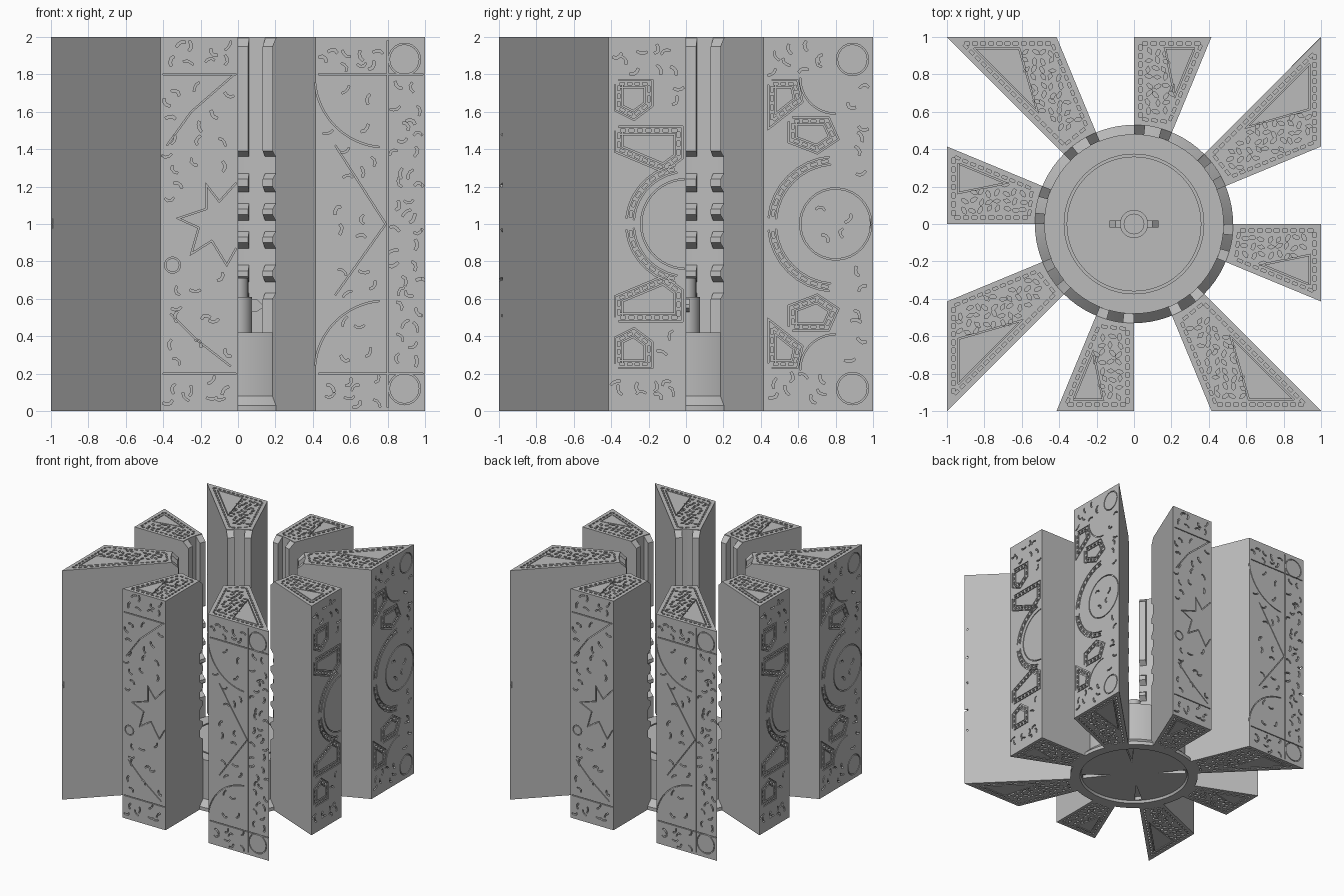
import bpy, bmesh, math, random
from math import radians, cos, sin, pi, hypot
from mathutils import Vector

if "Cube" in bpy.data.objects:
    bpy.data.objects.remove(bpy.data.objects["Cube"])

grey = bpy.data.materials.new("stone grey")
grey.use_nodes = True
grey.diffuse_color = (0.5, 0.5, 0.5, 1)
grey.node_tree.nodes["Principled BSDF"].inputs["Base Color"].default_value = (0.5, 0.5, 0.5, 1)
rng = random.Random(7)
X, Y, Z = Vector((1, 0, 0)), Vector((0, 1, 0)), Vector((0, 0, 1))


def finish(bm, name):
    bmesh.ops.recalc_face_normals(bm, faces=bm.faces[:])
    me = bpy.data.meshes.new(name)
    bm.to_mesh(me)
    bm.free()
    me.materials.append(grey)
    return add_object(name, me)


def add_object(name, me, turn=0):
    ob = bpy.data.objects.new(name, me)
    ob.rotation_euler.z = turn
    bpy.context.collection.objects.link(ob)
    return ob


def prism(bm, pts, frame, low, high):
    """Extrude a 2D outline along the normal of a frame (origin, u, v, n)."""
    o, u, v, n = frame
    rings = [[bm.verts.new(o + u * p[0] + v * p[1] + n * h) for p in pts] for h in (low, high)]
    bm.faces.new(rings[0])
    bm.faces.new(rings[1])
    for i in range(len(pts)):
        j = (i + 1) % len(pts)
        bm.faces.new((rings[0][i], rings[0][j], rings[1][j], rings[1][i]))


def revolve(name, profile, a0=0, a1=360, steps=72):
    """Turn a closed profile, or one that starts and ends on the axis."""
    bm = bmesh.new()
    full, solid = a1 - a0 == 360, profile[0][0] == 0
    rings = []
    for k in range(steps if full else steps + 1):
        a = radians(a0 + (a1 - a0) * k / steps)
        rings.append([bm.verts.new((r * cos(a), r * sin(a), z)) for r, z in profile])
    n = len(profile)
    for k in range(steps):
        p, q = rings[k], rings[(k + 1) % len(rings)]
        for i in range(n - 1 if solid else n):
            j = (i + 1) % n
            bm.faces.new((p[i], p[j], q[j], q[i]))
    if not full:
        bm.faces.new(rings[0])
        bm.faces.new(rings[-1])
    bmesh.ops.remove_doubles(bm, verts=bm.verts[:], dist=1e-5)
    ob = finish(bm, name)
    ob.data.shade_smooth()
    ob.data.set_sharp_from_angle(angle=radians(30))
    return ob


def carve(ob, cutter):
    """Subtract the cutter and keep the baked result."""
    cutter.hide_render = True
    mod = ob.modifiers.new("carving", "BOOLEAN")
    mod.operation, mod.solver, mod.object = "DIFFERENCE", "EXACT", cutter
    mod.use_self = True
    dg = bpy.context.evaluated_depsgraph_get()
    me = bpy.data.meshes.new_from_object(ob.evaluated_get(dg))
    ob.modifiers.clear()
    if len(me.polygons) > len(ob.data.polygons):
        ob.data = me
    bpy.data.objects.remove(cutter)


# 2D path helpers
def lerp(a, b, t):
    return (a[0] + (b[0] - a[0]) * t, a[1] + (b[1] - a[1]) * t)


def offset(path, d, loop=False):
    out, n = [], len(path)
    for i, p in enumerate(path):
        a = path[i - 1] if i or loop else None
        b = path[(i + 1) % n] if i < n - 1 or loop else None
        dirs = [(Vector(q) - Vector(r)).normalized() for q, r in ((p, a), (b, p)) if q and r]
        t = sum(dirs, Vector((0, 0))).normalized()
        k = d / max(0.3, t.dot(dirs[0]))
        out.append((p[0] - t.y * k, p[1] + t.x * k))
    return out


def closed(path):
    return list(path) + [lerp(path[-1], path[0], 0.97)]


def arc(c, r, a0, a1, n=16):
    return [(c[0] + r * cos(radians(a0 + (a1 - a0) * i / n)),
             c[1] + r * sin(radians(a0 + (a1 - a0) * i / n))) for i in range(n + 1)]


def inside(p, poly):
    return all((b[0] - a[0]) * (p[1] - a[1]) > (b[1] - a[1]) * (p[0] - a[0])
               for a, b in zip(poly, poly[1:] + poly[:1]))


class Carver:
    """Collects the engraved shapes of one face."""
    def __init__(self, bm, frame):
        self.bm, self.frame = bm, frame

    def cut(self, pts, depth):
        prism(self.bm, pts, self.frame, -depth, 0.012)

    def line(self, path, width=0.007, depth=0.01):
        self.cut(offset(path, width / 2) + offset(path, -width / 2)[::-1], depth)

    def dashes(self, path, depth=0.016):
        for a, b in zip(path, path[1:]):
            length = hypot(b[0] - a[0], b[1] - a[1])
            n = max(1, round(length / 0.045))
            for i in range(n):
                self.line([lerp(a, b, (i + 0.2) / n), lerp(a, b, (i + 0.8) / n)], 0.014, depth)

    def track(self, path):
        self.dashes(path)
        for d in (0.02, -0.02):
            self.line(offset(path, d))

    def squiggles(self, u0, u1, v0, v1, step=0.085):
        nu, nv = max(1, round((u1 - u0) / step)), max(1, round((v1 - v0) / step))
        for i in range(nu * nv):
            p = ((i % nu + rng.uniform(0.3, 0.7)) / nu, (i // nu + rng.uniform(0.3, 0.7)) / nv)
            p = (u0 + (u1 - u0) * p[0], v0 + (v1 - v0) * p[1])
            a, turn = rng.uniform(0, 2 * pi), rng.choice((-1, 1))
            path = [p]
            for _ in range(3):
                p = (p[0] + 0.02 * cos(a), p[1] + 0.02 * sin(a))
                path.append(p)
                a += turn * rng.uniform(0.3, 0.9)
            self.line(path, rng.uniform(0.009, 0.014), 0.02)

    def pebbles(self, region, plain, step=0.045):
        us, vs = [p[0] for p in region], [p[1] for p in region]
        for i in range(int((max(us) - min(us)) / step) + 1):
            for j in range(int((max(vs) - min(vs)) / step) + 1):
                c = (min(us) + (i + rng.uniform(0.3, 0.7)) * step,
                     min(vs) + (j + rng.uniform(0.3, 0.7)) * step)
                if not inside(c, region) or inside(c, plain):
                    continue
                t, n = rng.uniform(0, pi), rng.randint(4, 6)
                ring = [(0.021 * cos(2 * pi * k / n), 0.011 * sin(2 * pi * k / n)) for k in range(n)]
                self.cut([(c[0] + x * cos(t) - y * sin(t), c[1] + x * sin(t) + y * cos(t))
                          for x, y in ring], 0.02)


# Engraved designs of the four outer faces
def spiked_face(f):
    for z in (0.2, 1.8):
        f.line([(-0.4, z), (-0.01, z)])
    spikes = [(-0.01, 1.22), (-0.1, 1.12), (-0.17, 1.21), (-0.17, 1.08), (-0.32, 1.03), (-0.21, 0.98),
              (-0.25, 0.84), (-0.14, 0.91), (-0.06, 0.78), (-0.01, 0.87)]
    f.line(spikes)
    f.line([(-0.38, 1.42), (-0.25, 1.6), (-0.02, 1.8)])
    f.line([(-0.36, 0.52), (-0.22, 0.38), (-0.04, 0.24)])
    f.line(closed(arc((-0.35, 0.78), 0.04, 0, 340)))
    for z in (0.03, 1.82):
        f.squiggles(-0.39, -0.02, z, z + 0.15)
    f.squiggles(-0.39, -0.3, 0.25, 0.7)
    f.squiggles(-0.39, -0.3, 1.1, 1.75)
    f.squiggles(-0.28, -0.02, 0.28, 0.75, 0.14)
    f.squiggles(-0.28, -0.02, 1.25, 1.75, 0.14)


def pointed_face(f):
    for z in (0.2, 1.8):
        f.line([(0.43, z), (0.99, z)])
        f.line(closed(arc((0.89, 1 + 1.1 * (z - 1)), 0.083, 0, 345, 28)))
    f.line([(0.8, 0.02), (0.8, 1.98)])
    f.line([(0.52, 1.42), (0.79, 1), (0.52, 0.62)])
    f.line(arc((0.79, 0.21), 0.38, 95, 175))
    f.line(arc((0.79, 1.79), 0.38, 185, 265))
    for z in (0.03, 1.82):
        f.squiggles(0.44, 0.78, z, z + 0.15)
    f.squiggles(0.83, 0.98, 0.25, 1.75)
    f.squiggles(0.46, 0.76, 0.25, 1.75, 0.15)


def mirrored_tracks(f, tracks):
    for s in (1, -1):
        for path in tracks:
            f.track([(u, 1 + s * v) for u, v in path])


def half_wheel_face(f):
    f.line(arc((0, 1), 0.24, 92, 268, 24))
    mirrored_tracks(f, [
        arc((0, 0), 0.3, 100, 175, 7),
        closed([(-0.36, 0.5), (-0.04, 0.5), (-0.04, 0.36), (-0.12, 0.3), (-0.36, 0.4)]),
        closed([(-0.36, 0.75), (-0.2, 0.75), (-0.2, 0.64), (-0.28, 0.58), (-0.36, 0.62)])])
    for z in (0.04, 1.8):
        f.squiggles(-0.38, -0.03, z, z + 0.16)
    for z in (0.26, 1.6):
        f.squiggles(-0.15, -0.03, z, z + 0.16)


def wheel_face(f):
    f.line(closed(arc((0.8, 1), 0.19, 0, 345, 28)))
    mirrored_tracks(f, [
        arc((0.8, 0), 0.34, 95, 175, 8),
        closed([(0.57, 0.55), (0.75, 0.55), (0.79, 0.46), (0.7, 0.4), (0.57, 0.45)]),
        closed([(0.46, 0.75), (0.58, 0.75), (0.6, 0.66), (0.46, 0.55)])])
    for z, s in ((0.12, 1), (1.88, -1)):
        f.line(closed(arc((0.89, z), 0.083, 0, 345, 28)))
        f.line(arc((0.8, z + 0.1 * s), 0.19, 90 * s, 180 * s))
        f.squiggles(0.44, 0.78, z - 0.08, z + 0.08)
    f.squiggles(0.86, 0.98, 0.24, 0.78)
    f.squiggles(0.86, 0.98, 1.22, 1.76)
    f.squiggles(0.64, 0.94, 0.88, 1.12, 0.12)


# Notched inner rib profile
rib = [(0.54, 0.03), (0.53, 0.03), (0.48, 0.08)]
for low, high in ((0.6, 0.72), (0.75, 0.9), (0.93, 1.05), (1.08, 1.2), (1.24, 1.39)):
    rib += [(0.48, low), (0.525, low + 0.03), (0.525, high - 0.03), (0.48, high)]
rib += [(0.48, 1.95), (0.53, 1.995), (0.54, 1.995)]


def on_square(a):
    c, s = cos(radians(a)), sin(radians(a))
    m = max(abs(c), abs(s))
    return (c / m, s / m)


# Eight pillars: four designs, each repeated on the opposite side
front, right = (-Y, X, Z, -Y), (X, Y, Z, X)
floor, top = (Vector(), X, Y, -Z), (2 * Z, X, Y, Z)
for name, start, frame, design, wide in (
        ("narrow_front_pillar", -112.5, front, spiked_face, False),
        ("wide_front_pillar", -67.5, front, pointed_face, True),
        ("narrow_side_pillar", -22.5, right, half_wheel_face, False),
        ("wide_side_pillar", 22.5, right, wheel_face, True)):
    end = start + 22.5
    bm = bmesh.new()
    plan = [on_square(start), on_square(end)] + arc((0, 0), 0.53, end, start, 4)
    prism(bm, plan, (Vector(), X, Y, Z), 0, 2)
    pillar = finish(bm, name)

    bm = bmesh.new()
    design(Carver(bm, frame))
    quad = [arc((0, 0), 0.55, start, end, 1)[0], plan[0], plan[1], plan[2]]
    inner = offset(quad, 0.06, True)
    corner, along, back = (inner[2], inner[1], inner[3]) if wide else (inner[1], inner[2], inner[0])
    plain = [corner, lerp(corner, along, 0.6), lerp(corner, back, 0.7)]
    if wide:
        plain = [plain[0], plain[2], plain[1]]
    for end_frame in (top, floor):
        f = Carver(bm, end_frame)
        f.dashes(closed(offset(quad, 0.035, True)))
        f.line(closed(plain))
        f.pebbles(inner, plain)
    carve(pillar, finish(bm, "carving_cutter"))
    add_object(name + "_opposite", pillar.data, pi)

    for a0, a1 in ((start, start + 6.5), (end - 6.5, end)):
        strip = revolve(name + "_rib", rib, a0, a1, 3)
        add_object(name + "_rib_opposite", strip.data, pi)

# Round base with a flared foot, a ring groove and slots underneath
base = revolve("base_drum", [
    (0, 0.02), (0.44, 0.02), (0.45, 0), (0.53, 0), (0.53, 0.03), (0.48, 0.08), (0.48, 0.42),
    (0.373, 0.42), (0.373, 0.4), (0.36, 0.4), (0.36, 0.42), (0, 0.42)])
bm = bmesh.new()
for k in range(4):
    a = 45 + 90 * k
    prism(bm, [arc((0, 0), r, a + d, a + d, 1)[0]
               for r, d in ((0.2, -1), (0.43, -4), (0.43, 4), (0.2, 1))], floor, -0.05, 0.02)
carve(base, finish(bm, "slot_cutter"))

# Central spindle and its cross key
revolve("spindle", [(0, 0.41), (0.075, 0.41), (0.075, 0.61), (0.055, 0.61), (0.055, 0.71), (0, 0.71)], steps=40)
bm = bmesh.new()
half = [(0.1, 0.53), (0.13, 0.55), (0.13, 0.57), (0.1, 0.6)]
prism(bm, half + [(-x, z) for x, z in half[::-1]], (Vector(), X, Z, Y), -0.02, 0.02)
finish(bm, "cross_key")
